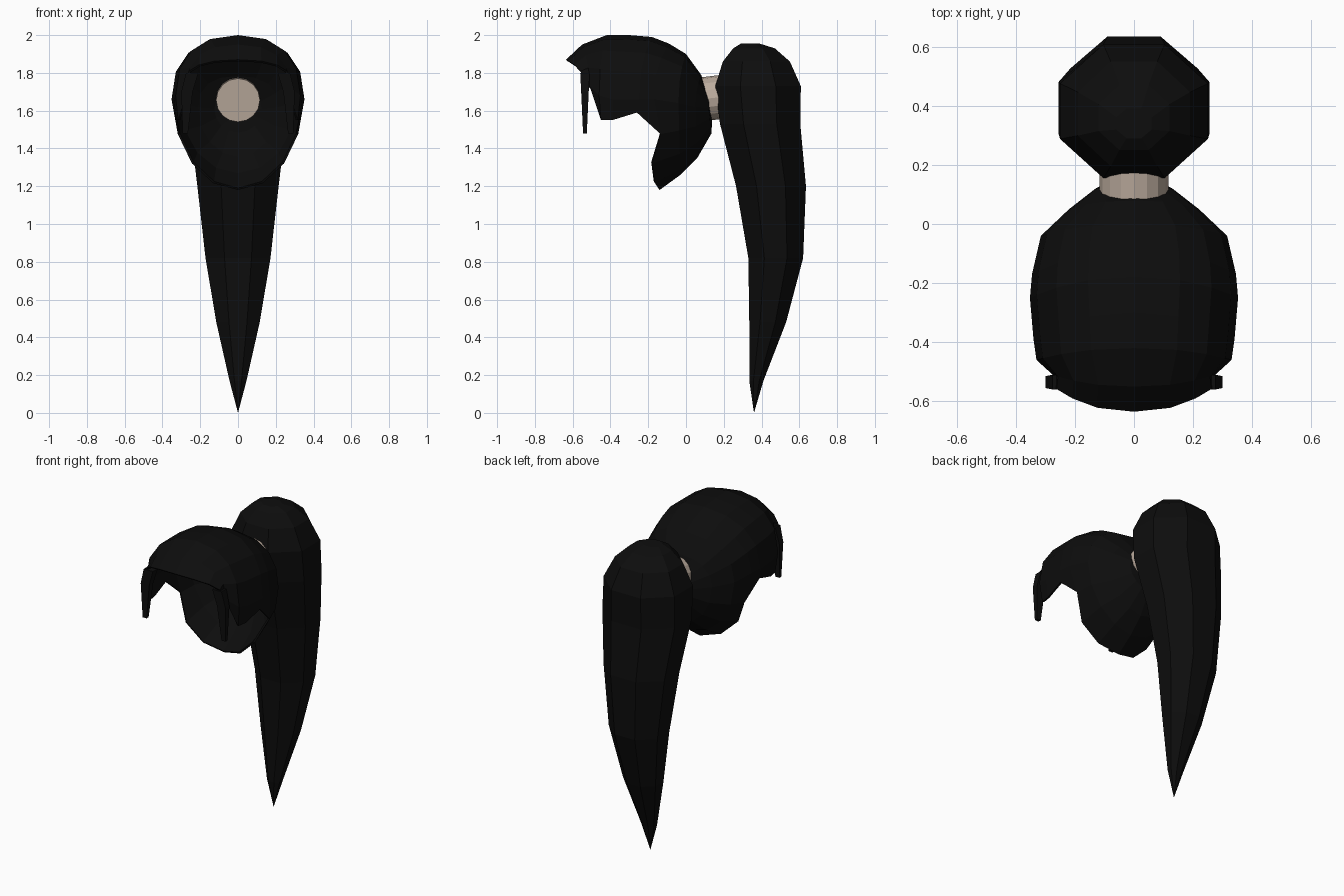
import bpy
import bmesh
import math

cube = bpy.data.objects.get("Cube")
if cube:
    bpy.data.objects.remove(cube, do_unlink=True)


def make_material(name, rgb):
    mat = bpy.data.materials.new(name)
    mat.use_nodes = True
    mat.diffuse_color = (*rgb, 1)
    bsdf = mat.node_tree.nodes["Principled BSDF"]
    bsdf.inputs["Base Color"].default_value = (*rgb, 1)
    bsdf.inputs["Roughness"].default_value = 0.8
    return mat


black = make_material("hair black", (0.004, 0.004, 0.004))
beige = make_material("band beige", (0.5, 0.41, 0.34))


def make_object(name, bm, mat):
    mesh = bpy.data.meshes.new(name)
    bm.to_mesh(mesh)
    bm.free()
    mesh.materials.append(mat)
    obj = bpy.data.objects.new(name, mesh)
    bpy.context.collection.objects.link(obj)
    return obj


def mirror(obj):
    mod = obj.modifiers.new("mirror", "MIRROR")
    mod.merge_threshold = 0.002


def loft(rings):
    """Closed skin through rings; a one-point ring makes a tip."""
    bm = bmesh.new()
    rows = [[bm.verts.new(p) for p in ring] for ring in rings]
    for a, b in zip(rows, rows[1:]):
        n = max(len(a), len(b))
        for i in range(n):
            j = (i + 1) % n
            if len(a) == 1:
                bm.faces.new((a[0], b[j], b[i]))
            elif len(b) == 1:
                bm.faces.new((a[i], a[j], b[0]))
            else:
                bm.faces.new((a[i], a[j], b[j], b[i]))
    for row in (rows[0], rows[-1]):
        if len(row) > 2:
            bm.faces.new(row)
    bmesh.ops.recalc_face_normals(bm, faces=bm.faces)
    return bm


# Hair cap: half arches over the head, front to back, then closed half rings
# top y, side y, top z, widest z, half width, edge y, edge z
arches = [
    (-0.635, -0.545, 1.87, 1.76, 0.28, -0.54, 1.75),
    (-0.55, -0.51, 1.95, 1.73, 0.275, -0.50, 1.71),
    (-0.42, -0.46, 2.00, 1.68, 0.33, -0.45, 1.55),
    (-0.30, -0.39, 2.00, 1.66, 0.34, -0.39, 1.55),
    (-0.18, -0.25, 1.99, 1.66, 0.352, -0.26, 1.59),
]
# top y, side y, top z, widest z, half width, bottom y, bottom z
rings = [
    (-0.09, -0.17, 1.955, 1.66, 0.345, -0.14, 1.18),
    (0.0, -0.04, 1.90, 1.64, 0.315, -0.03, 1.26),
    (0.08, 0.05, 1.79, 1.62, 0.22, 0.06, 1.35),
    (0.115, 0.12, 1.70, 1.61, 0.13, 0.135, 1.48),
]
STEP = math.pi / 8


def upper_points(yt, ys, zt, zw, hw):
    pts = []
    for i in range(5):
        s, c = math.sin(i * STEP), max(0, math.cos(i * STEP))
        pts.append((hw * s ** 0.85, yt + (ys - yt) * s * s, zw + (zt - zw) * c ** 0.85))
    return pts


def lower_points(ys, zw, hw, yb, zb):
    pts = []
    for i in range(5, 9):
        s, c = max(0, math.sin(i * STEP)), -math.cos(i * STEP)
        pts.append((hw * s if i < 8 else 0, ys + (yb - ys) * c, zw + (zb - zw) * c))
    return pts


sections = [upper_points(*a[:5]) + [(a[4] * 0.96, a[5], a[6])] for a in arches]
for yt, ys, zt, zw, hw, yb, zb in rings:
    sections.append(upper_points(yt, ys, zt, zw, hw) + lower_points(ys, zw, hw, yb, zb))

# Curl the free edge of the nape
nape = sections[len(arches)]
for i, y in zip(range(5, 8), (-0.135, -0.18, -0.165)):
    nape[i] = (nape[i][0], y, nape[i][2])

bm = bmesh.new()
rows = [[bm.verts.new(p) for p in sec] for sec in sections]
for a, b in zip(rows, rows[1:]):
    for i in range(min(len(a), len(b)) - 1):
        bm.faces.new((a[i], a[i + 1], b[i + 1], b[i]))
crown = bm.verts.new((0, 0.14, 1.6))
for p, q in zip(rows[-1], rows[-1][1:]):
    bm.faces.new((p, q, crown))
cap = make_object("hair_cap", bm, black)
mirror(cap)
shell = cap.modifiers.new("thickness", "SOLIDIFY")
shell.thickness = 0.012
shell.offset = -1

# Thin strands hanging at the front corners of the fringe
strand = [
    (1.80, 0.21, 0.275, -0.56, -0.51),
    (1.70, 0.24, 0.30, -0.555, -0.515),
    (1.48, 0.265, 0.293, -0.545, -0.525),
]
bm = loft([[(x0, y0, z), (x1, y0, z), (x1, y1, z), (x0, y1, z)]
           for z, x0, x1, y0, y1 in strand])
mirror(make_object("front_strands", bm, black))

# Ponytail: eight-sided rings of z, front y, back y, half width
tail = [
    (1.955, 0.29, 0.39, 0.06),
    (1.93, 0.25, 0.47, 0.12),
    (1.86, 0.195, 0.55, 0.19),
    (1.73, 0.155, 0.608, 0.25),
    (1.53, 0.18, 0.605, 0.255),
    (1.20, 0.265, 0.635, 0.215),
    (0.82, 0.33, 0.62, 0.172),
    (0.48, 0.335, 0.53, 0.115),
    (0.17, 0.335, 0.41, 0.045),
]
tail_rings = []
for z, y0, y1, hw in tail:
    ring = []
    for i in range(8):
        t = (i + 0.5) * math.pi / 4
        k = 1 / math.cos(math.pi / 8)
        ring.append((hw * k * math.cos(t),
                     (y0 + y1) / 2 + (y1 - y0) / 2 * k * math.sin(t), z))
    tail_rings.append(ring)
make_object("ponytail", loft(tail_rings + [[(0, 0.36, 0.0)]]), black)

# Hair band joining cap and ponytail
bpy.ops.mesh.primitive_cylinder_add(
    vertices=16, radius=0.116, depth=0.16,
    location=(0, 0.125, 1.665), rotation=(math.radians(-83), 0, 0))
band = bpy.context.object
band.name = "hair_band"
band.data.materials.append(beige)
